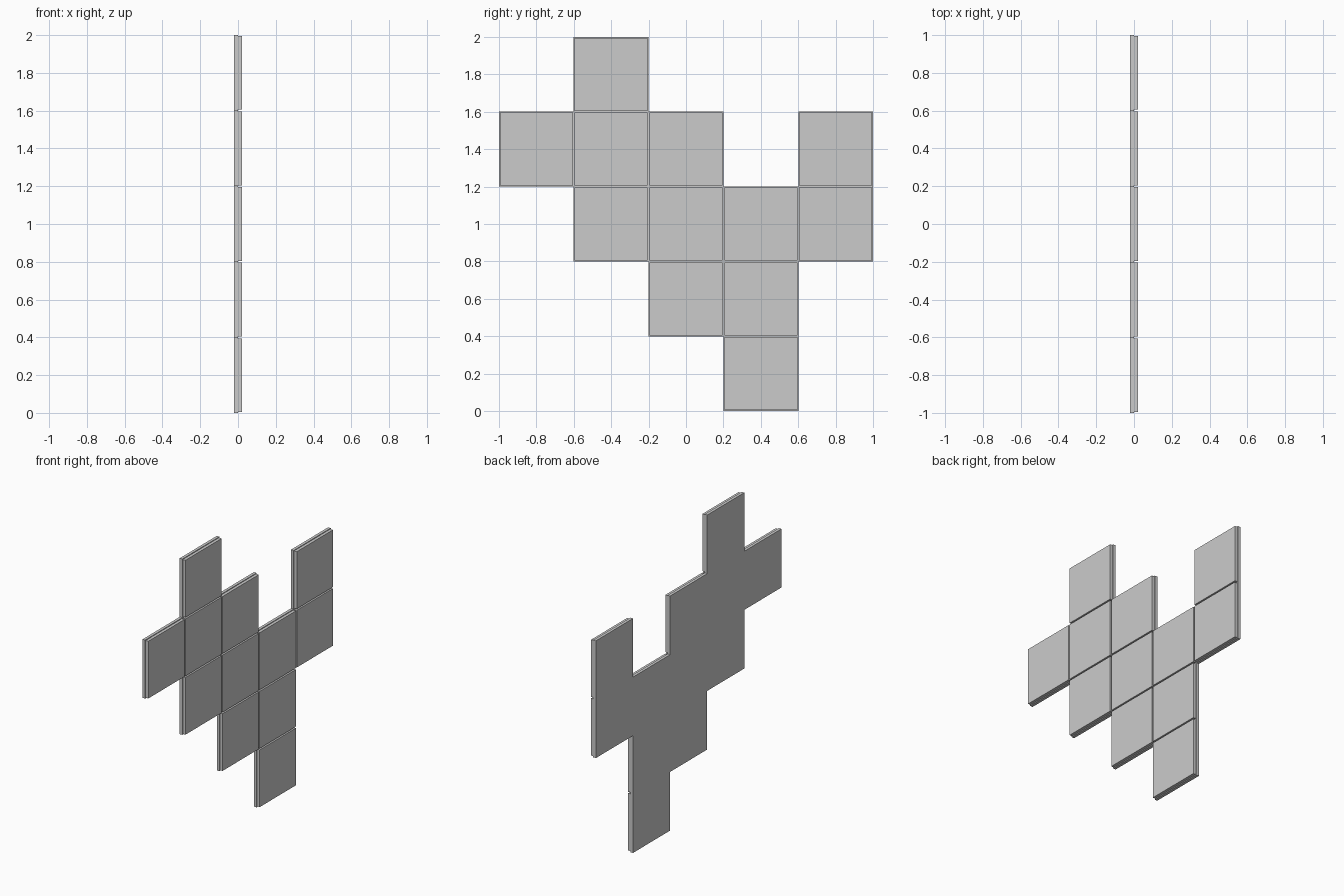
import bpy, bmesh

if "Cube" in bpy.data.objects:
    bpy.data.objects.remove(bpy.data.objects["Cube"])

S = 0.4                      # tile pitch
X_BACK, X_MID, X_FRONT = -0.02, 0.0, 0.02
INSET = 0.005                # half of the groove between tiles
# rows from the floor up: columns that hold a tile
ROWS = [(3,), (2, 3), (1, 2, 3, 4), (0, 1, 2, 4), (1,)]
CELLS = [(c, r) for r, cols in enumerate(ROWS) for c in cols]


def make_object(name, bm):
    bmesh.ops.recalc_face_normals(bm, faces=bm.faces)
    mesh = bpy.data.meshes.new(name)
    bm.to_mesh(mesh)
    bm.free()
    obj = bpy.data.objects.new(name, mesh)
    bpy.context.collection.objects.link(obj)


# Seamless backing plate: one stepped sheet, extruded to thickness
bm = bmesh.new()
for c, r in CELLS:
    y, z = -1 + c * S, r * S
    bm.faces.new([bm.verts.new((X_BACK, y + a * S, z + b * S))
                  for a, b in ((0, 0), (1, 0), (1, 1), (0, 1))])
bmesh.ops.remove_doubles(bm, verts=bm.verts, dist=1e-4)
ext = bmesh.ops.extrude_face_region(bm, geom=bm.faces[:], use_keep_orig=True)
top = [g for g in ext["geom"] if isinstance(g, bmesh.types.BMVert)]
bmesh.ops.translate(bm, verts=top, vec=(X_MID - X_BACK, 0, 0))
bmesh.ops.dissolve_limit(bm, angle_limit=0.01, verts=bm.verts, edges=bm.edges)
make_object("backing_plate", bm)

# Raised front tiles, separated by thin grooves
for i, (c, r) in enumerate(CELLS):
    bm = bmesh.new()
    bmesh.ops.create_cube(bm, size=1)
    w = S - 2 * INSET
    bmesh.ops.scale(bm, vec=(X_FRONT - X_MID, w, w), verts=bm.verts)
    bmesh.ops.translate(bm, verts=bm.verts,
                        vec=((X_MID + X_FRONT) / 2, -1 + (c + 0.5) * S, (r + 0.5) * S))
    make_object(f"front_tile_{i + 1}", bm)
